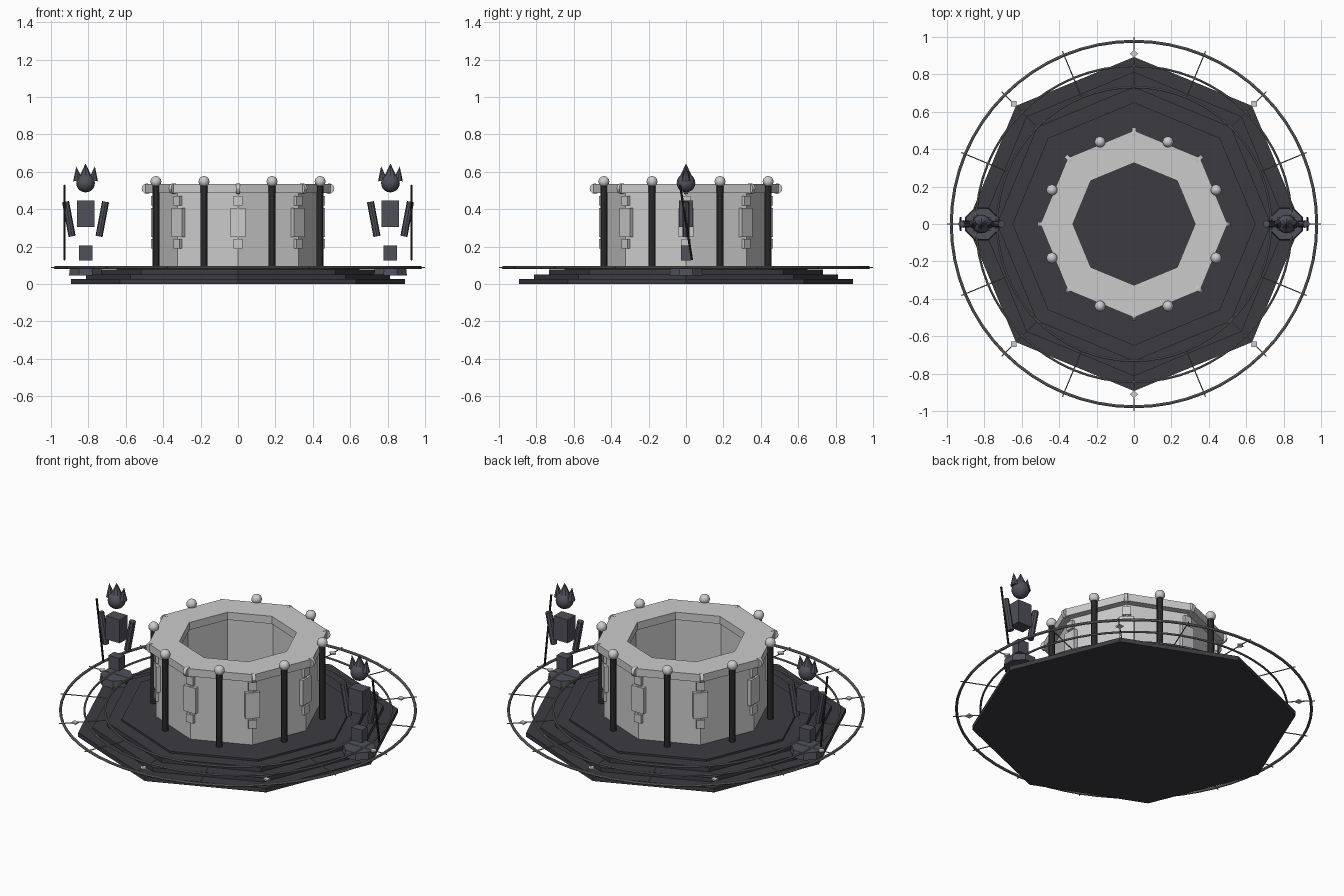
import bpy, math
from mathutils import Vector

if "Cube" in bpy.data.objects:
    bpy.data.objects.remove(bpy.data.objects["Cube"])

def mat(name, c):
    m = bpy.data.materials.new(name)
    m.diffuse_color = (*c, 1)
    m.use_nodes = True
    m.node_tree.nodes["Principled BSDF"].inputs["Base Color"].default_value = m.diffuse_color
    return m

STONE = mat("dark_stone", (.045, .043, .052))
BLACK = mat("black_post", (.022, .022, .024))
STATUE = mat("statue_stone", (.08, .08, .105))
METAL = mat("ring_metal", (.2, .2, .2))

def finish(name, m=None, smooth=False):
    o = bpy.context.object
    o.name = name
    if m:
        o.data.materials.append(m)
    if smooth:
        bpy.ops.object.shade_smooth_by_angle()
    return o

def cyl(name, n, r, z0, z1, x=0, y=0, m=None, r2=None, smooth=False, rot=0):
    bpy.ops.mesh.primitive_cone_add(vertices=n, radius1=r, radius2=r if r2 is None else r2,
        depth=z1 - z0, location=(x, y, (z0 + z1) / 2), rotation=(0, 0, rot))
    return finish(name, m, smooth)

def box(name, size, loc, rot=(0, 0, 0), m=None):
    bpy.ops.mesh.primitive_cube_add(size=1, location=loc, rotation=rot)
    bpy.context.object.scale = size
    return finish(name, m)

def rod(name, a, b, r, m):
    a, b = Vector(a), Vector(b)
    d = b - a
    bpy.ops.mesh.primitive_cylinder_add(vertices=8, radius=r, depth=d.length, location=(a + b) / 2,
        rotation=d.to_track_quat('Z', 'Y').to_euler())
    return finish(name, m)

def ball(name, r, loc, m=None):
    bpy.ops.mesh.primitive_uv_sphere_add(segments=16, ring_count=10, radius=r, location=loc)
    return finish(name, m, True)

def oct_tube(name, ro, ri, z0, z1):
    # octagonal tube with corners on the axes
    prof = [(ro, z0), (ro, z1), (ri, z1), (ri, z0)]
    vs = [(r * math.cos(i * math.pi / 4), r * math.sin(i * math.pi / 4), z)
          for i in range(8) for r, z in prof]
    fs = [(i * 4 + j, (i + 1) % 8 * 4 + j, (i + 1) % 8 * 4 + (j + 1) % 4, i * 4 + (j + 1) % 4)
          for i in range(8) for j in range(4)]
    me = bpy.data.meshes.new(name)
    me.from_pydata(vs, [], fs)
    bpy.context.collection.objects.link(bpy.data.objects.new(name, me))

# stepped octagonal base
for i, (r, z0, z1) in enumerate([(.893, 0, .026), (.813, .026, .051), (.733, .051, .077), (.65, .077, .088)]):
    cyl(f"base_step_{i}", 8, r, z0, z1, m=STONE)

# well wall and overhanging rim
oct_tube("well_wall", .457, .335, .085, .49)
oct_tube("well_rim", .5, .327, .488, .534)

# corner blocks, rim knobs, posts
for i in range(8):
    a = i * math.pi / 4
    c, s = math.cos(a), math.sin(a)
    for w, z, h in ((.08, .33, .155), (.046, .445, .05), (.046, .215, .05)):
        box("corner_block", (.06, w, h), (.434 * c, .434 * s, z), (0, 0, a))
    bpy.ops.mesh.primitive_cylinder_add(vertices=12, radius=.028, depth=.02,
        location=(.487 * c, .487 * s, .51), rotation=(math.pi / 2, 0, a))
    finish("rim_knob", None, True)
    b = a + math.pi / 8
    x, y = .475 * math.cos(b), .475 * math.sin(b)
    cyl("post", 12, .018, .085, .53, x, y, BLACK, smooth=True)
    ball("post_ball", .029, (x, y, .548))
    # small diamond markers between the ground rings
    box("ring_marker", (.03, .03, .008), (.91 * c, .91 * s, .088), (0, 0, a + math.pi / 4))

# ground rings and spokes
for r, t in ((.977, .008), (.845, .006), (.732, .006)):
    bpy.ops.mesh.primitive_torus_add(major_segments=64, minor_segments=8, major_radius=r,
        minor_radius=t, location=(0, 0, .088))
    finish("ground_ring", METAL, True)
for i in range(16):
    a = i * math.pi / 8
    d = Vector((math.cos(a), math.sin(a), 0))
    up = Vector((0, 0, .088))
    rod("ring_spoke", d * .73 + up, d * 1.0 + up, .003, METAL)

# pair of guard statues, mirrored left and right
for s in (-1, 1):
    X = s * .815
    cyl("statue_pedestal", 8, .096, .045, .088, X, 0, STATUE, r2=.09, rot=math.pi / 8)
    box("statue_legs", (.072, .055, .078), (X, 0, .166), m=STATUE)
    box("statue_torso", (.094, .075, .142), (X, 0, .375), m=STATUE)
    for k in (-1, 1):
        rod("statue_arm", (X + k * .107, 0, .44), (X + k * .072, 0, .255), .019, STATUE)
        o = cyl("side_horn", 8, .026, .552, .63, X + k * .045, 0, STATUE, r2=0)
        o.rotation_euler = (0, k * .12, 0)
    ball("statue_head", .05, (X, 0, .54), STATUE)
    cyl("crown_spike", 8, .035, .57, .645, X, 0, STATUE, r2=0)
    rod("staff", (X + s * .112, .032, .128), (X + s * .112, -.032, .53), .006, BLACK)
